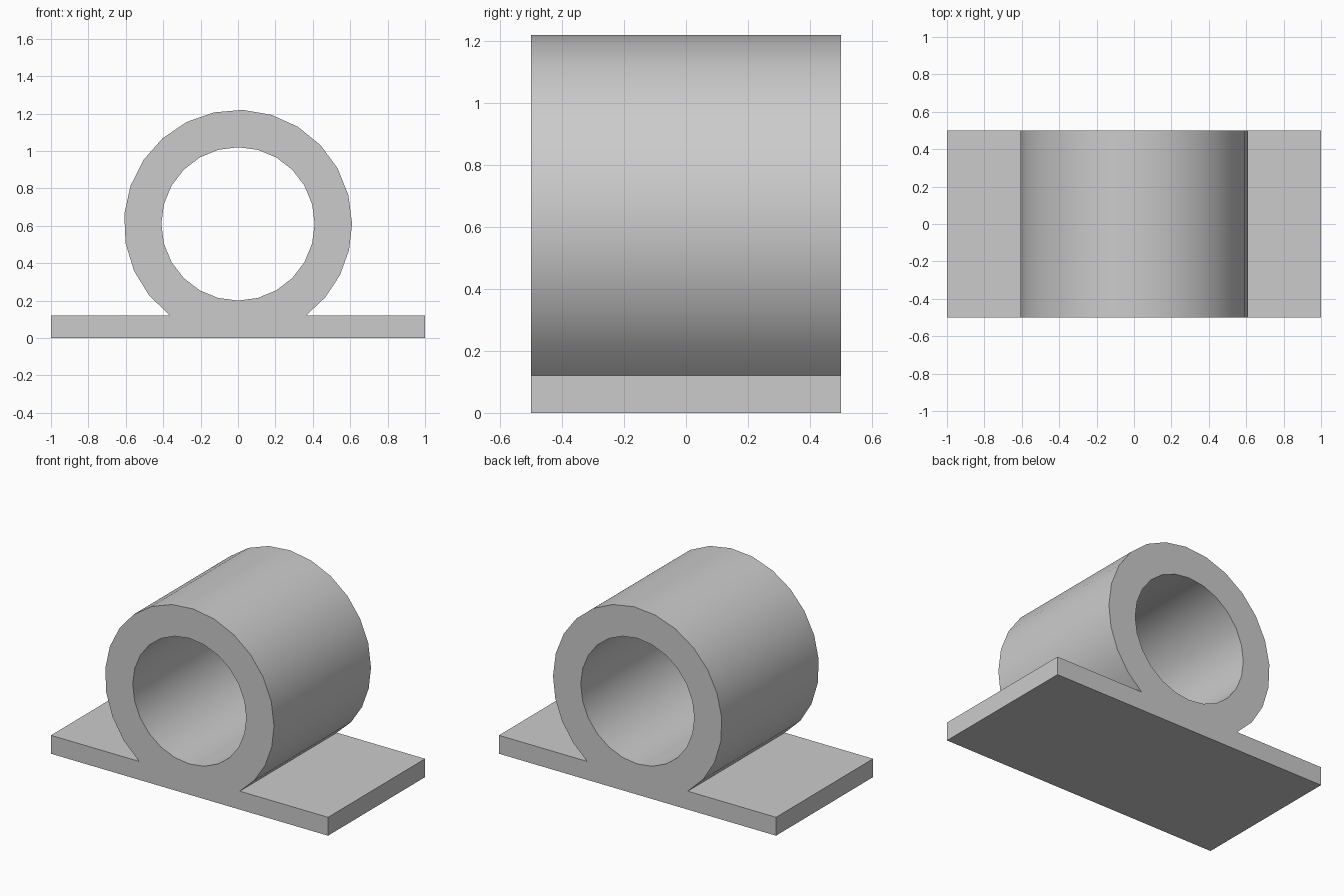
import bpy
import bmesh
from math import sin, cos, pi, asin, radians

if "Cube" in bpy.data.objects:
    bpy.data.objects.remove(bpy.data.objects["Cube"], do_unlink=True)

DEPTH = 1.0
PLATE = 0.12
OUTER, INNER = 0.61, 0.41
CENTRE = OUTER

grey = bpy.data.materials.new("plain grey")
grey.use_nodes = True
colour = (0.6, 0.6, 0.6, 1)
grey.diffuse_color = colour
grey.node_tree.nodes["Principled BSDF"].inputs["Base Color"].default_value = colour


def arc(radius, start, end, steps):
    """Points along an arc around the tube axis, without the last one."""
    angles = [start + (end - start) * i / steps for i in range(steps)]
    return [(radius * cos(a), CENTRE + radius * sin(a)) for a in angles]


# Outline: base plate with the tube rising out of it
dip = asin((CENTRE - PLATE) / OUTER)
outline = [(-1, 0), (1, 0), (1, PLATE)]
outline += arc(OUTER, -dip, 0, 4) + arc(OUTER, 0, pi + dip, 16)
outline += [(-OUTER * cos(dip), PLATE), (-1, PLATE)]
bore = arc(INNER, 0, 2 * pi, 24)

# Fill the outline around the bore, then extrude it to full depth
bm = bmesh.new()
edges = []
for loop in (outline, bore):
    verts = [bm.verts.new((x, -DEPTH / 2, z)) for x, z in loop]
    edges += [bm.edges.new((verts[i - 1], verts[i])) for i in range(len(verts))]
bmesh.ops.triangle_fill(bm, edges=edges, use_beauty=True, normal=(0, -1, 0))
result = bmesh.ops.extrude_face_region(bm, geom=bm.faces[:], use_keep_orig=True)
moved = [g for g in result["geom"] if isinstance(g, bmesh.types.BMVert)]
bmesh.ops.translate(bm, verts=moved, vec=(0, DEPTH, 0))
bmesh.ops.recalc_face_normals(bm, faces=bm.faces[:])

mesh = bpy.data.meshes.new("tube_bracket")
bm.to_mesh(mesh)
bm.free()
mesh.materials.append(grey)
bracket = bpy.data.objects.new("tube_bracket", mesh)
bpy.context.collection.objects.link(bracket)

# Round walls smooth, corners sharp
bpy.context.view_layer.objects.active = bracket
bracket.select_set(True)
bpy.ops.object.shade_smooth_by_angle(angle=radians(30))
